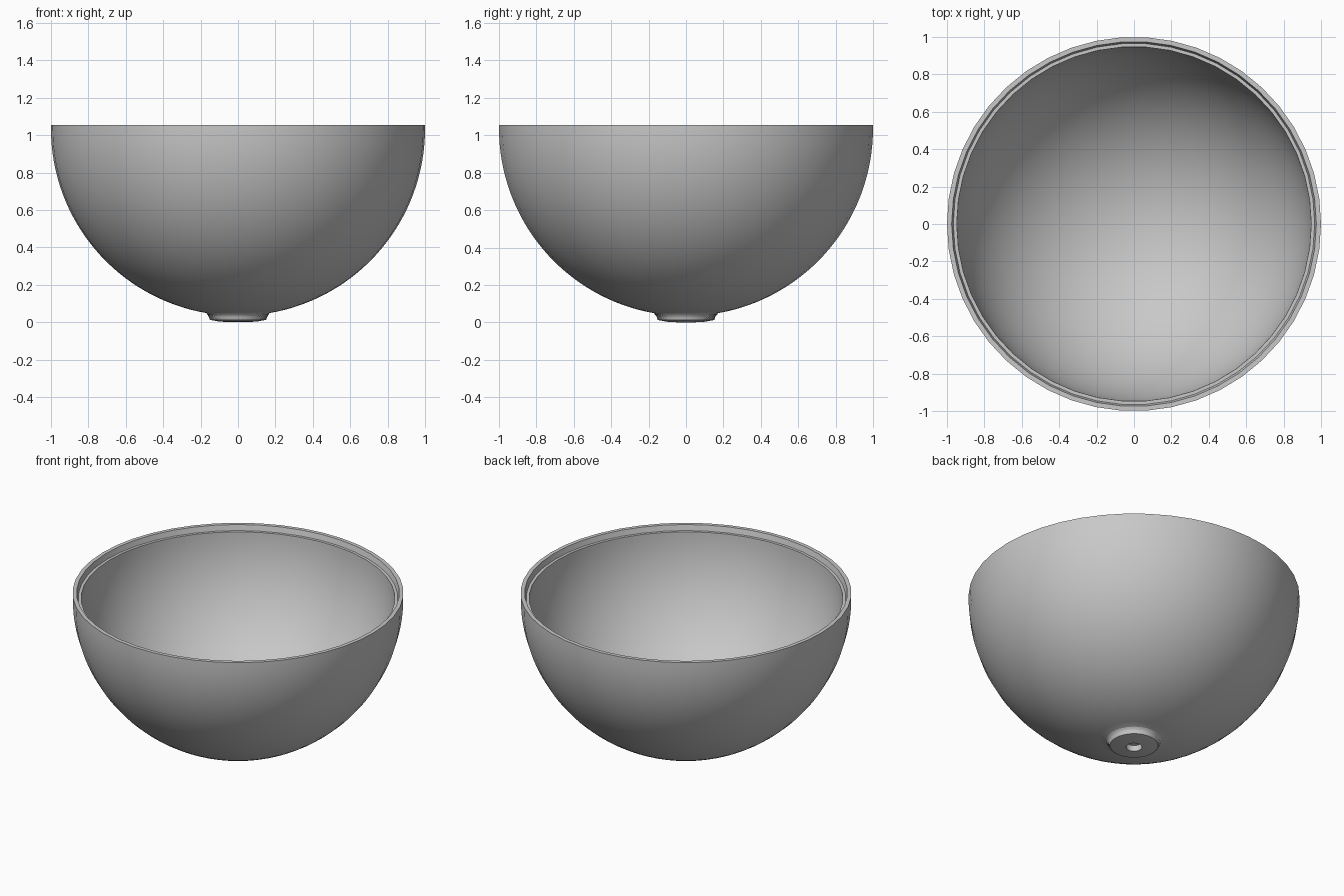
import bpy, bmesh, math

if "Cube" in bpy.data.objects:
    bpy.data.objects.remove(bpy.data.objects["Cube"])

CENTRE_Z = 1.035      # height of the sphere centre
LIP_TOP, LEDGE = 1.054, 1.018
OUTER, INNER = 1.0, 0.948

grey = bpy.data.materials.new("light_grey")
grey.use_nodes = True
colour = (0.58, 0.58, 0.58, 1)
grey.diffuse_color = colour
grey.node_tree.nodes["Principled BSDF"].inputs["Base Color"].default_value = colour


def lathe(name, profile, segments, knurl=0.0):
    """Spin an (r, z) profile about z; knurl pushes alternate points out into diamonds."""
    bm = bmesh.new()
    rings = []
    for row, (r, z) in enumerate(profile):
        if r == 0:
            rings.append([bm.verts.new((0, 0, z))] * segments)
            continue
        ring = []
        for i in range(segments):
            a = math.tau * i / segments
            rr = r + knurl * ((i + row) % 2)
            ring.append(bm.verts.new((rr * math.cos(a), rr * math.sin(a), z)))
        rings.append(ring)
    for low, high in zip(rings, rings[1:]):
        for i in range(segments):
            j = (i + 1) % segments
            corners = dict.fromkeys((low[i], low[j], high[j], high[i]))
            bm.faces.new(list(corners))
    mesh = bpy.data.meshes.new(name)
    bm.to_mesh(mesh)
    bm.free()
    mesh.materials.append(grey)
    obj = bpy.data.objects.new(name, mesh)
    bpy.context.collection.objects.link(obj)
    return obj


def arc(radius, start, end, steps):
    """Points on a sphere section, angles measured from straight down."""
    return [(radius * math.sin(a), CENTRE_Z - radius * math.cos(a))
            for a in (start + (end - start) * i / steps for i in range(steps + 1))]


# Bowl: recess in the foot, up the outside, over the stepped rim, down the inside
recess = [(0, 0.04), (0.048, 0.04), (0.048, 0.001)]
foot = [(0.10, 0.004), (0.145, 0.012), (0.147, 0.028), (0.154, 0.042)]
outside = arc(OUTER, math.asin(0.168), math.pi / 2, 32)
rim = [(OUTER, LIP_TOP), (0.975, LIP_TOP), (0.966, LEDGE)]
inside = arc(INNER, math.acos((CENTRE_Z - LEDGE) / INNER), 0, 36)
inside[-1] = (0, CENTRE_Z - INNER)
bowl = lathe("bowl_shell", recess + foot + outside + rim + inside, 46)
bpy.ops.object.select_all(action='DESELECT')
bowl.select_set(True)
bpy.context.view_layer.objects.active = bowl
bpy.ops.object.shade_smooth_by_angle(angle=math.radians(30))

# Fine diamond grip around the side of the foot, left flat-faced
grip = [(0.145, 0.012), (0.148, 0.019), (0.150, 0.026), (0.153, 0.033),
        (0.158, 0.040), (0.165, 0.047)]
lathe("foot_grip", grip, 120, knurl=0.005)
